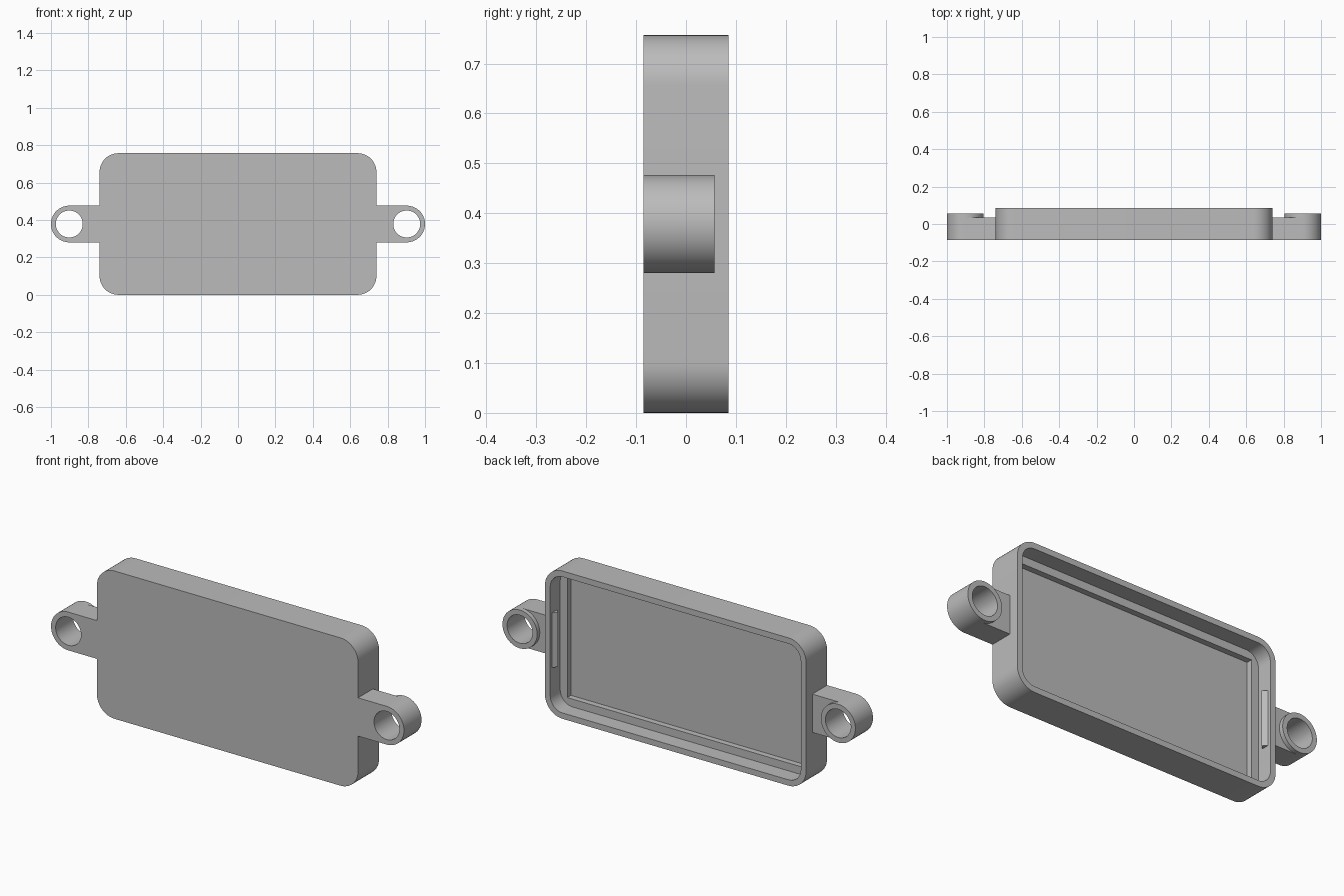
import bpy, bmesh
from math import cos, sin, pi

old = bpy.data.objects.get("Cube")
if old:
    bpy.data.objects.remove(old, do_unlink=True)

grey = bpy.data.materials.new("plain_grey")
grey.use_nodes = True
tone = (0.5, 0.5, 0.5, 1)
grey.diffuse_color = tone
grey.node_tree.nodes["Principled BSDF"].inputs["Base Color"].default_value = tone

W, H, D = 0.74, 0.757, 0.085       # half width, height, half depth
MID = H / 2
WALL, LEDGE = 0.03, 0.07           # insets of the cavity and the pocket
LUG_X, LUG_R, HOLE_R = 0.902, 0.098, 0.072


def arc(cx, cz, r, a0, a1, n):
    return [(cx + r * cos(a0 + (a1 - a0) * i / n),
             cz + r * sin(a0 + (a1 - a0) * i / n)) for i in range(n + 1)]


def rounded_rect(inset, r):
    x, z = W - inset, MID - inset
    if r == 0:
        return [(x, MID + z), (-x, MID + z), (-x, MID - z), (x, MID - z)]
    pts = []
    for k, (sx, sz) in enumerate([(1, 1), (-1, 1), (-1, -1), (1, -1)]):
        pts += arc(sx * (x - r), MID + sz * (z - r), r, k * pi / 2, (k + 1) * pi / 2, 12)
    return pts


def circle(r):
    return arc(LUG_X, MID, r, 0, 2 * pi, 64)[:-1]


def prism(name, pts, y0, y1):
    """Extrude an x-z outline from y0 to y1."""
    bm = bmesh.new()
    face = bm.faces.new([bm.verts.new((x, y0, z)) for x, z in pts])
    top = bmesh.ops.extrude_face_region(bm, geom=[face])["geom"]
    for v in top:
        if isinstance(v, bmesh.types.BMVert):
            v.co.y = y1
    bmesh.ops.recalc_face_normals(bm, faces=bm.faces)
    mesh = bpy.data.meshes.new(name)
    bm.to_mesh(mesh)
    bm.free()
    mesh.materials.append(grey)
    obj = bpy.data.objects.new(name, mesh)
    bpy.context.collection.objects.link(obj)
    return obj


def activate(obj):
    bpy.ops.object.select_all(action='DESELECT')
    obj.select_set(True)
    bpy.context.view_layer.objects.active = obj


def combine(obj, tool, operation):
    mod = obj.modifiers.new("combine", 'BOOLEAN')
    mod.operation, mod.solver, mod.object = operation, 'EXACT', tool
    activate(obj)
    bpy.ops.object.modifier_apply(modifier=mod.name)
    bpy.data.objects.remove(tool, do_unlink=True)


def smooth(obj):
    activate(obj)
    bpy.ops.object.shade_smooth_by_angle(angle=pi / 6)


def mirror_copy(obj, name):
    mesh = obj.data.copy()
    for v in mesh.vertices:
        v.co.x = -v.co.x
    mesh.flip_normals()
    other = bpy.data.objects.new(name, mesh)
    bpy.context.collection.objects.link(other)
    smooth(other)


# Case: shallow open-backed tray with a stepped pocket
case = prism("case", rounded_rect(0, 0.1), -D, D)
combine(case, prism("cavity", rounded_rect(WALL, 0.07), 0.004, 0.2), 'DIFFERENCE')
combine(case, prism("pocket", rounded_rect(LEDGE, 0), -0.026, 0.1), 'DIFFERENCE')
smooth(case)

# Mounting lugs: round-ended tab with a raised collar and a through hole
tab = [(0.725, MID - LUG_R)] + arc(LUG_X, MID, LUG_R, -pi / 2, pi / 2, 32) + [(0.725, MID + LUG_R)]
lug = prism("left_lug", tab, -D, 0.035)
combine(lug, prism("collar", circle(LUG_R), 0.035, 0.057), 'UNION')
combine(lug, prism("hole", circle(HOLE_R), -0.2, 0.2), 'DIFFERENCE')
smooth(lug)
mirror_copy(lug, "right_lug")

# Snap ridges: wedge bars on the inner end walls
edge = W - WALL
bm = bmesh.new()
profile = [(edge + 0.005, 0.07), (edge, 0.07), (edge - 0.02, 0.05), (edge, 0.03), (edge + 0.005, 0.03)]
base = bm.faces.new([bm.verts.new((x, y, MID - 0.14)) for x, y in profile])
for g in bmesh.ops.extrude_face_region(bm, geom=[base])["geom"]:
    if isinstance(g, bmesh.types.BMVert):
        g.co.z = MID + 0.14
bmesh.ops.recalc_face_normals(bm, faces=bm.faces)
mesh = bpy.data.meshes.new("left_snap_ridge")
bm.to_mesh(mesh)
bm.free()
mesh.materials.append(grey)
ridge = bpy.data.objects.new("left_snap_ridge", mesh)
bpy.context.collection.objects.link(ridge)
smooth(ridge)
mirror_copy(ridge, "right_snap_ridge")
